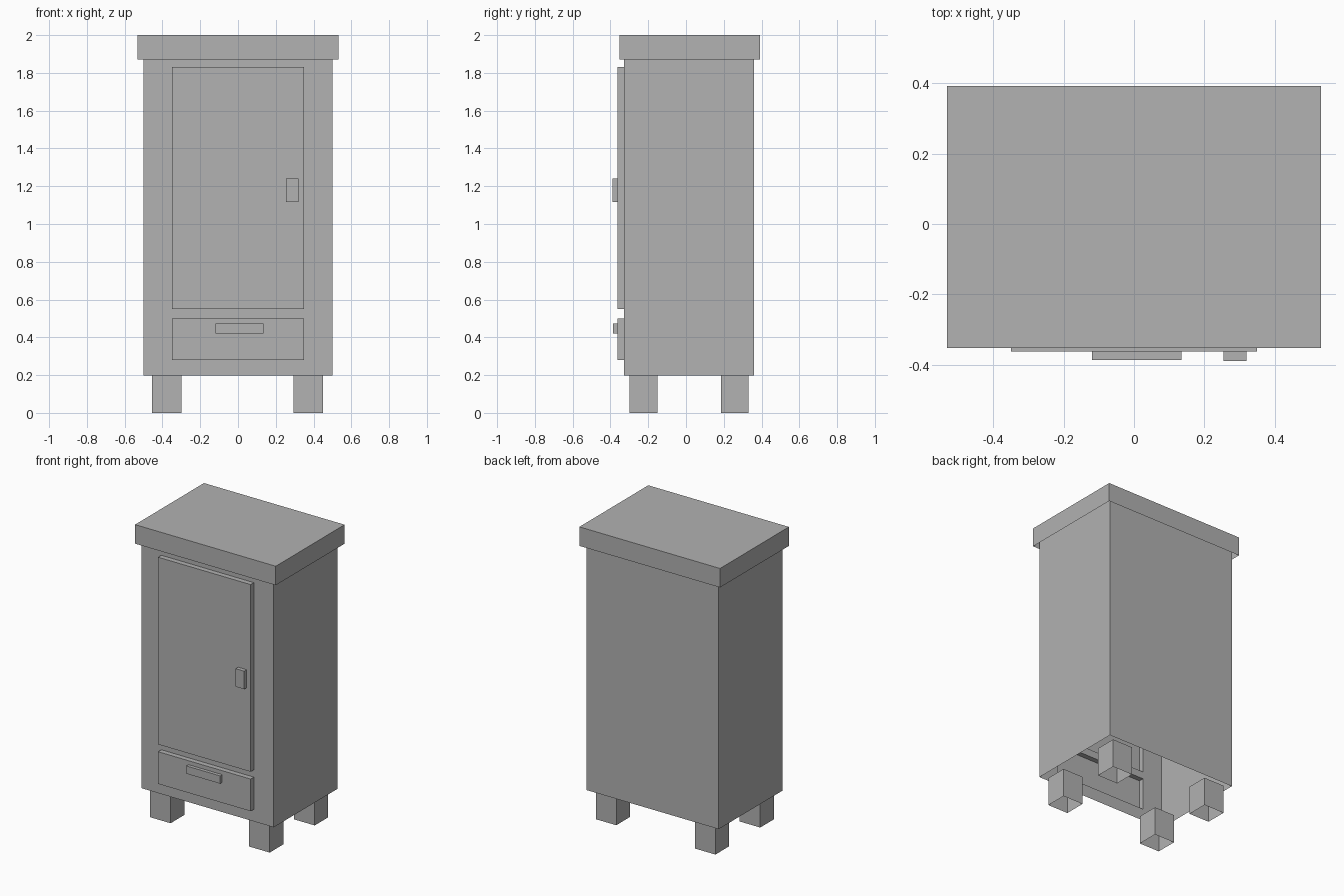
import bpy
import bmesh
from mathutils import Vector

default = bpy.data.objects.get("Cube")
if default:
    bpy.data.objects.remove(default, do_unlink=True)

GREY = (0.445, 0.445, 0.445, 1.0)
grey = bpy.data.materials.new("plain_grey")
grey.use_nodes = True
grey.diffuse_color = GREY
grey.node_tree.nodes["Principled BSDF"].inputs["Base Color"].default_value = GREY

DOWN = Vector((0, 0, -1))
FRONT = Vector((0, -1, 0))
BACK = -FRONT


def box_mesh(low, high, open_side):
    """Thin-walled box with one side left open."""
    bm = bmesh.new()
    bmesh.ops.create_cube(bm, size=1)
    low, high = Vector(low), Vector(high)
    for v in bm.verts:
        v.co = (low + high) / 2 + v.co * (high - low)
    bm.normal_update()
    hidden = [f for f in bm.faces if f.normal.dot(open_side) > 0.9]
    bmesh.ops.delete(bm, geom=hidden, context="FACES")
    return bm


def finish(name, bm):
    mesh = bpy.data.meshes.new(name)
    bm.to_mesh(mesh)
    bm.free()
    mesh.materials.append(grey)
    obj = bpy.data.objects.new(name, mesh)
    bpy.context.collection.objects.link(obj)


def box(name, low, high, open_side):
    finish(name, box_mesh(low, high, open_side))


# Shared measurements
body_front, body_back = -0.328, 0.361
panel_front = -0.363
panel_half = 0.35
base = 0.197
panels = {"door": (0.55, 1.83), "drawer": (0.28, 0.5)}

# Cabinet body, open below, its front cut out behind the door and drawer
bm = box_mesh((-0.5, body_front, base), (0.5, body_back, 1.95), DOWN)


def front_faces():
    bm.normal_update()
    return [f for f in bm.faces if f.normal.dot(FRONT) > 0.9]


cuts = [((x, 0, 0), (1, 0, 0)) for x in (-panel_half, panel_half)]
cuts += [((0, 0, z), (0, 0, 1)) for span in panels.values() for z in span]
for point, normal in cuts:
    faces = front_faces()
    edges = {e for f in faces for e in f.edges}
    verts = {v for f in faces for v in f.verts}
    bmesh.ops.bisect_plane(bm, geom=faces + list(edges) + list(verts),
                           plane_co=point, plane_no=normal)
holes = []
for f in front_faces():
    c = f.calc_center_median()
    if abs(c.x) < panel_half and any(a < c.z < b for a, b in panels.values()):
        holes.append(f)
bmesh.ops.delete(bm, geom=holes, context="FACES")
finish("cabinet_body", bm)

# Door and drawer fronts
for name, (bottom, top) in panels.items():
    box(name, (-panel_half, panel_front, bottom),
        (panel_half, body_front, top), BACK)

# Handles
box("door_handle", (0.255, -0.39, 1.117), (0.32, panel_front, 1.24), BACK)
box("drawer_handle", (-0.12, -0.386, 0.42), (0.135, panel_front, 0.473), BACK)

# Overhanging lid
box("lid", (-0.532, -0.352, 1.87), (0.532, 0.392, 2.0), DOWN)

# Four legs
for row, y0, y1 in (("front", -0.3, -0.152), ("back", 0.186, 0.332)):
    for side, x0, x1 in (("right", -0.455, -0.3), ("left", 0.295, 0.45)):
        box(f"{row}_{side}_leg", (x0, y0, 0), (x1, y1, base), DOWN)
